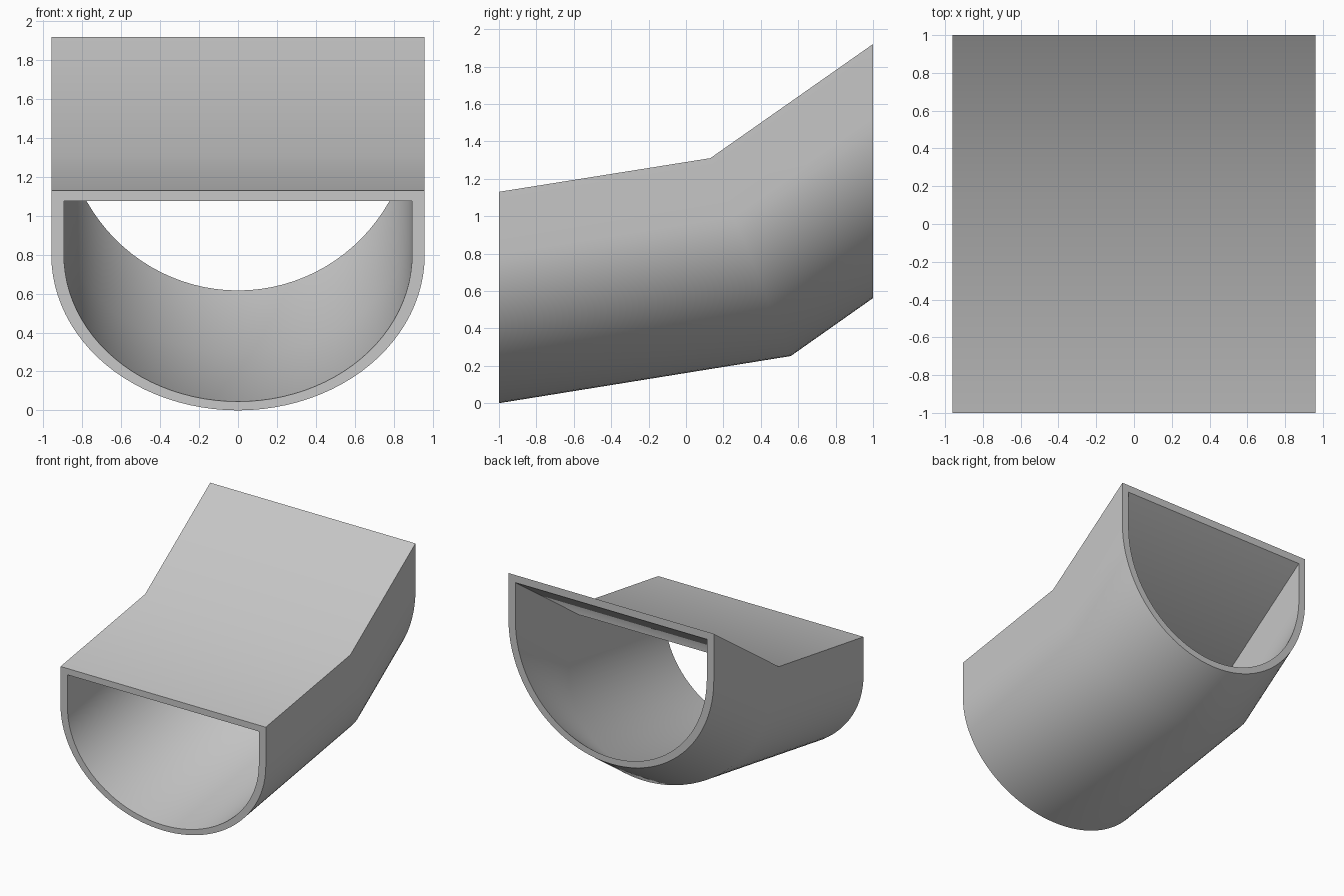
import bpy
import bmesh
from math import cos, sin, pi, radians

cube = bpy.data.objects.get("Cube")
if cube:
    bpy.data.objects.remove(cube, do_unlink=True)

# Plain grey material
grey = bpy.data.materials.new("plain grey")
grey.use_nodes = True
colour = (0.57, 0.57, 0.57, 1)
grey.diffuse_color = colour
grey.node_tree.nodes["Principled BSDF"].inputs["Base Color"].default_value = colour

# Cut planes along the channel: (bottom y, bottom z), (top y, top z)
stations = [
    ((-1.0, 0.0), (-1.0, 1.13)),    # front mouth
    ((0.56, 0.252), (0.13, 1.31)),  # mitred bend
    ((1.0, 0.562), (1.0, 1.92)),    # back mouth
]
SHOULDER = 0.708  # share of the height where the round bottom meets the walls
SEGMENTS = 48


def profile(half_width, low, high):
    """Flat-topped trough as (x, share of height)."""
    arc = [(-half_width * cos(pi * i / SEGMENTS),
            SHOULDER - (SHOULDER - low) * sin(pi * i / SEGMENTS))
           for i in range(SEGMENTS + 1)]
    return [(-half_width, high)] + arc + [(half_width, high)]


def add_rings(bm, points):
    rings = []
    for (by, bz), (ty, tz) in stations:
        rings.append([bm.verts.new((x, by + (ty - by) * t, bz + (tz - bz) * t))
                      for x, t in points])
    return rings


def bridge(bm, a, b):
    for i in range(len(a)):
        j = (i + 1) % len(a)
        bm.faces.new((a[i], a[j], b[j], b[i]))


bm = bmesh.new()
outer = add_rings(bm, profile(0.96, 0.0, 1.0))
inner = add_rings(bm, profile(0.895, 0.04, 0.953))

# Outer and inner skins, then the rims at both mouths
for skin in (outer, inner):
    for a, b in zip(skin, skin[1:]):
        bridge(bm, a, b)
for end in (0, -1):
    bridge(bm, outer[end], inner[end])
bmesh.ops.recalc_face_normals(bm, faces=bm.faces)

mesh = bpy.data.meshes.new("bent_channel")
bm.to_mesh(mesh)
bm.free()
mesh.materials.append(grey)
channel = bpy.data.objects.new("bent_channel", mesh)
bpy.context.collection.objects.link(channel)

# Smooth the curves and the bend, keep the corners crisp
bpy.ops.object.select_all(action="DESELECT")
channel.select_set(True)
bpy.context.view_layer.objects.active = channel
bpy.ops.object.shade_smooth_by_angle(angle=radians(30))
